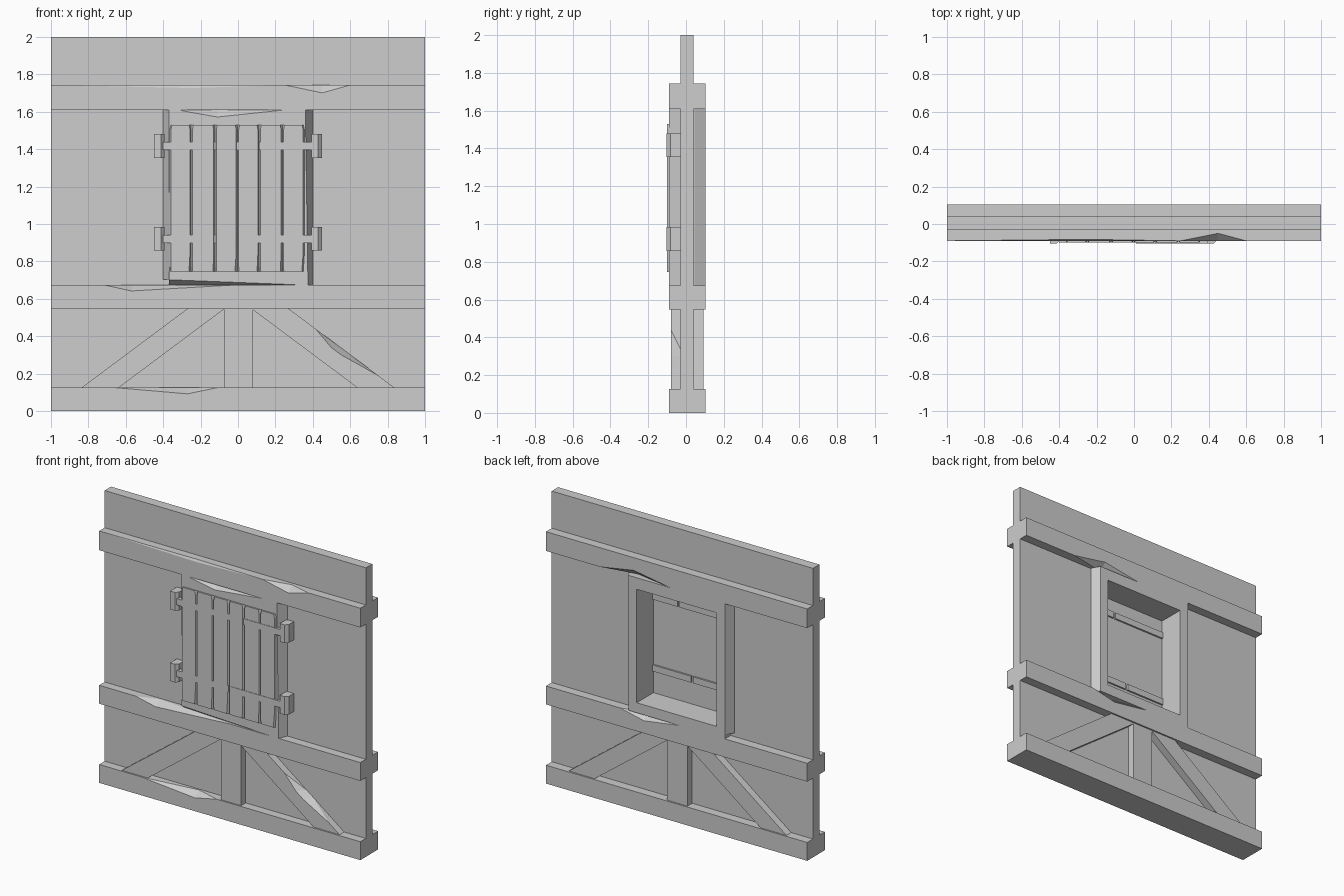
import bpy
import bmesh
import random
from mathutils import Vector

random.seed(4)
if "Cube" in bpy.data.objects:
    bpy.data.objects.remove(bpy.data.objects["Cube"], do_unlink=True)

grey = bpy.data.materials.new("plain_grey")
grey.use_nodes = True
grey.diffuse_color = (0.61, 0.61, 0.61, 1)
grey.node_tree.nodes["Principled BSDF"].inputs["Base Color"].default_value = (0.61, 0.61, 0.61, 1)


def along_x(t, v, y):
    return Vector((t, y, v))


def along_z(t, v, y):
    return Vector((v, y, t))


def sample(points, t):
    """Chip size (dv, dy) at t, zero outside the chipped stretch."""
    for a, b in zip(points, points[1:]):
        if a[0] <= t <= b[0]:
            k = (t - a[0]) / (b[0] - a[0])
            return a[1] + (b[1] - a[1]) * k, a[2] + (b[2] - a[2]) * k
    return 0, 0


def bar(name, t_span, v_span, y_span, chips=None, place=along_x):
    """Rectangular timber lofted along t; chips maps a corner to (t, dv, dy) points."""
    chips = chips or {}
    stations = sorted(set(t_span) | {p[0] for c in chips.values() for p in c})
    bm = bmesh.new()
    rings = []
    for t in stations:
        ring = []
        for i, (cv, cy) in enumerate(((0, 0), (1, 0), (1, 1), (0, 1))):
            dv, dy = sample(chips.get((cv, cy), []), t)
            v, y = v_span[cv], y_span[cy]
            pair = [(v, y - dy if cy else y + dy), (v - dv if cv else v + dv, y)]
            ring += pair[::-1] if i % 2 else pair
        rings.append([bm.verts.new(place(t, v, y)) for v, y in ring])
    for a, b in zip(rings, rings[1:]):
        for i in range(8):
            j = (i + 1) % 8
            bm.faces.new((a[i], a[j], b[j], b[i]))
    bm.faces.new(rings[0])
    bm.faces.new(rings[-1])
    bmesh.ops.remove_doubles(bm, verts=bm.verts, dist=0.00005)
    bmesh.ops.recalc_face_normals(bm, faces=bm.faces)
    mesh = bpy.data.meshes.new(name)
    bm.to_mesh(mesh)
    bm.free()
    mesh.materials.append(grey)
    obj = bpy.data.objects.new(name, mesh)
    bpy.context.collection.objects.link(obj)


# Wall panel around the window opening
wall_y = (-0.03, 0.04)
bar("wall_lower", (-1, 1), (0, 0.72), wall_y)
bar("wall_upper", (-1, 1), (1.56, 2), wall_y)
bar("wall_left", (0.35, 1), (0.72, 1.56), wall_y)
bar("wall_right", (-1, -0.35), (0.72, 1.56), wall_y)

# Horizontal beams with chipped edges
beam_y = (-0.09, 0.103)
FRONT_LOW, FRONT_TOP, BACK_TOP, BACK_LOW = (0, 0), (1, 0), (1, 1), (0, 1)
bar("bottom_beam", (-1, 1), (0, 0.127), beam_y, {
    FRONT_TOP: [(-0.68, 0, 0), (-0.27, 0.035, 0.05), (-0.1, 0, 0)]})
bar("middle_beam", (-1, 1), (0.548, 0.675), beam_y, {
    FRONT_TOP: [(-0.72, 0, 0), (-0.57, 0.033, 0.05), (0, 0, 0)],
    BACK_TOP: [(-0.02, 0, 0), (0.25, 0.04, 0.05), (0.43, 0, 0)]})
bar("top_beam", (-1, 1), (1.61, 1.743), beam_y, {
    FRONT_TOP: [(-1, 0, 0), (-0.25, 0.016, 0.008), (0.25, 0, 0),
                (0.45, 0.042, 0.04), (0.6, 0, 0)],
    BACK_LOW: [(0.05, 0, 0), (0.33, 0.045, 0.05), (0.59, 0, 0)]})

# Post and diagonal braces below the window
brace_y = (-0.08, 0.092)
bar("centre_post", (0.12, 0.555), (-0.075, 0.08), brace_y, place=along_z)
for side, label in ((1, "left"), (-1, "right")):
    def slanted(t, v, y, side=side):
        return Vector((side * (v + (0.55 - t) * 1.34), y, t))
    chip = {(1, 0): [(0.19, 0, 0), (0.3, 0.05, 0.05), (0.34, 0.05, 0.05), (0.44, 0, 0)]}
    bar(label + "_brace", (0.12, 0.55), (0.068, 0.267), brace_y,
        chip if side > 0 else None, slanted)

# Window frame: jambs taper outwards towards the wall
def taper(bottom, top, low, high):
    return [(bottom, low, 0.058), (top, high, 0.058)]


bar("window_left_jamb", (0.675, 1.61), (0.305, 0.4), beam_y, {
    (1, 0): taper(0.675, 1.61, 0.026, 0.04),
    (1, 1): taper(0.675, 1.61, 0.03, 0.03)}, along_z)
bar("window_right_jamb", (0.702, 1.61), (-0.4, -0.305), beam_y, {
    (0, 0): taper(0.702, 1.61, 0.035, 0.03),
    (0, 1): taper(0.702, 1.61, 0.03, 0.03)}, along_z)
bar("window_sill", (-0.37, 0.32), (0.675, 0.745), beam_y,
    {FRONT_LOW: [(-0.37, 0.027, 0.04), (0.32, 0, 0)]})
bar("window_head", (-0.32, 0.32), (1.53, 1.61), beam_y,
    {FRONT_TOP: [(-0.27, 0.01, 0.01), (-0.11, 0.038, 0.04), (0.25, 0, 0)]})

# Shutter planks butted together, with worn front edges and notched ends
edges = (-0.365, -0.25, -0.123, -0.003, 0.113, 0.237, 0.355)
for n, (x0, x1) in enumerate(zip(edges, edges[1:])):
    worn = random.uniform(0.01, 0.02)
    groove = [(0.745, 0.008, 0.02), (0.77, 0.007, 0.01), (1.505, 0.007, 0.01), (1.53, 0.012, 0.02)]
    bar("shutter_plank_%d" % (n + 1), (0.745, 1.53), (x0, x1), (-0.1, -0.08), {
        (1, 0): [(0.745, worn, 0.018), (0.84, 0.007, 0.01)] + groove[2:],
        (0, 0): groove}, along_z)

# Straps and hinge blocks
for z, label in ((0.92, "lower"), (1.417, "upper")):
    inner = 0.01 if label == "lower" else 0.113
    half = 0.022
    bar(label + "_left_strap", (inner, 0.4), (z - half, z + half), (-0.103, -0.068))
    bar(label + "_right_strap", (-0.4, inner - 0.015), (z - half, z + half), (-0.099, -0.068))
    low, high = z - 0.063, z + 0.063
    for side, name in ((1, "left"), (-1, "right")):
        bar("%s_%s_hinge" % (label, name), (low, high),
            sorted((side * 0.392, side * 0.448)), (-0.103, -0.028),
            {(1, 0): [(low, 0.02, 0.02), (high, 0.02, 0.02)]}, along_z)
